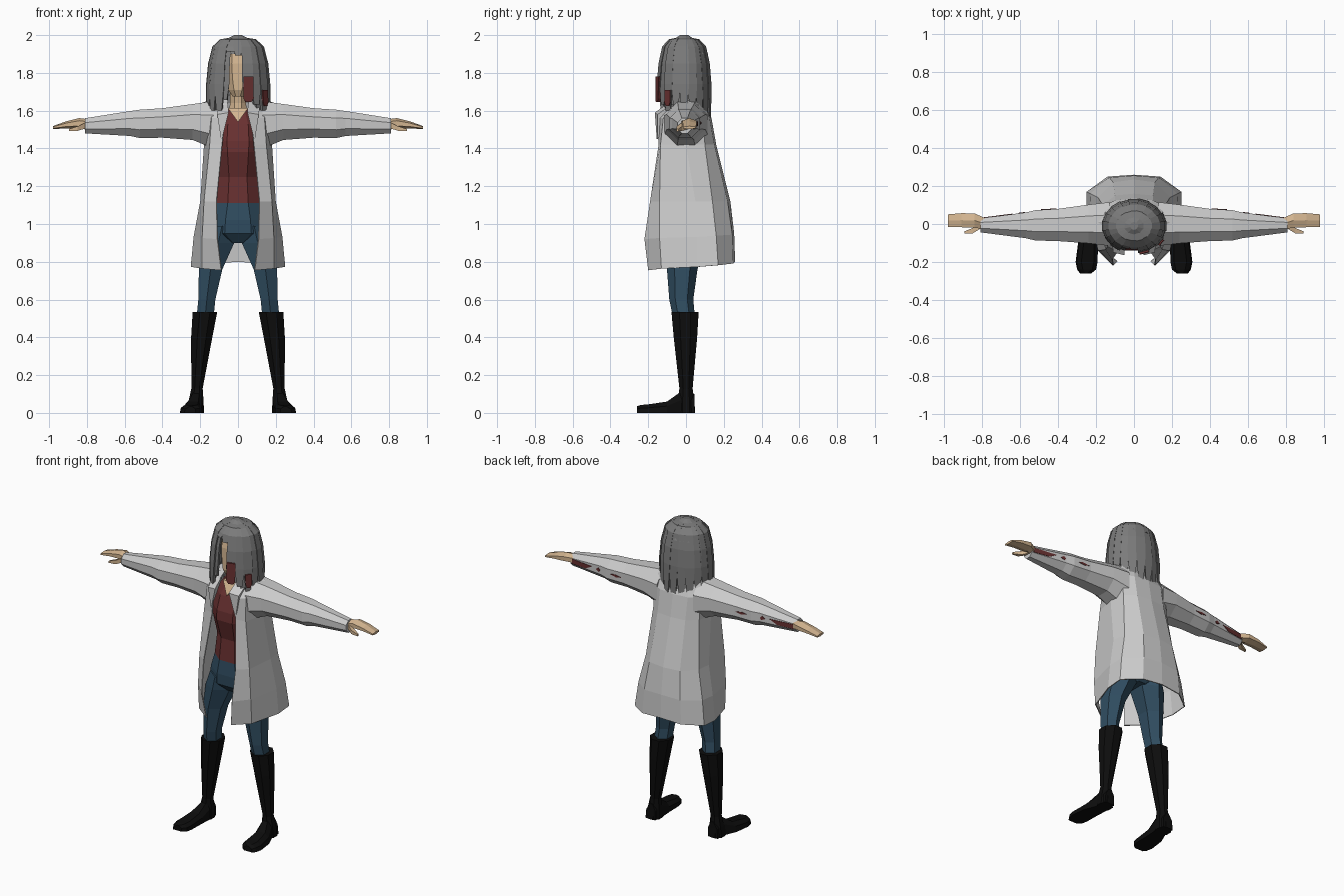
import bpy, bmesh, random
from math import cos, sin, pi, radians

if "Cube" in bpy.data.objects:
    bpy.data.objects.remove(bpy.data.objects["Cube"])

random.seed(4)
COLORS = {
    "white": (0.85, 0.85, 0.87), "skin": (0.65, 0.46, 0.28), "red": (0.14, 0.03, 0.03),
    "denim": (0.03, 0.075, 0.12), "black": (0.004, 0.004, 0.004), "grey": (0.2, 0.2, 0.2),
}
MATS = {}
for key, rgb in COLORS.items():
    MATS[key] = bpy.data.materials.new(key)
    MATS[key].diffuse_color = (*rgb, 1)


def loft(bm, rings, closed=True, caps=True):
    """Bridge equal-length point rings into one skin."""
    vs = [[bm.verts.new(p) for p in r] for r in rings]
    n = len(vs[0])
    for a, b in zip(vs, vs[1:]):
        for i in range(n if closed else n - 1):
            j = (i + 1) % n
            bm.faces.new((a[i], a[j], b[j], b[i]))
    if closed and caps:
        bm.faces.new(vs[0])
        bm.faces.new(vs[-1])


def finish(bm, name, color, mirror=False, thick=0):
    bmesh.ops.recalc_face_normals(bm, faces=bm.faces)
    me = bpy.data.meshes.new(name)
    bm.to_mesh(me)
    bm.free()
    ob = bpy.data.objects.new(name, me)
    bpy.context.collection.objects.link(ob)
    me.materials.append(MATS[color])
    if mirror:
        m = ob.modifiers.new("mirror", "MIRROR")
        m.use_clip = True
    if thick:
        s = ob.modifiers.new("thickness", "SOLIDIFY")
        s.thickness = thick
    return ob


def part(name, color, rings, mirror=False, **kw):
    bm = bmesh.new()
    loft(bm, rings, **kw)
    return finish(bm, name, color, mirror)


def oval(z, cx, cy, rx, ry, n=8):
    """Horizontal ring with flat front, back and sides."""
    k = 1 / cos(pi / n)
    return [(cx + k * rx * cos((i + .5) * 2 * pi / n), cy + k * ry * sin((i + .5) * 2 * pi / n), z)
            for i in range(n)]


def x_oval(x, cy, cz, ry, rz, n=8):
    """Ring across the arm direction."""
    return [(x, p[0], p[1]) for p in oval(0, cy, cz, ry, rz, n)]


# Torso: shirt, skin at the neckline, neck and head
part("shirt", "red", [oval(*r) for r in [
    (1.11, 0, -0.01, .13, .105), (1.25, 0, -0.01, .115, .095), (1.38, 0, -0.015, .135, .125),
    (1.44, 0, -0.015, .14, .12), (1.53, 0, -0.005, .13, .1), (1.61, 0, 0, .08, .06)]])
part("neckline", "skin", [[(-.055, -.075, 1.615), (.055, -.075, 1.615), (0, -.118, 1.54)],
                          [(-.055, -.03, 1.615), (.055, -.03, 1.615), (0, -.03, 1.54)]])
part("neck", "skin", [oval(1.55, 0, 0, .055, .05), oval(1.64, 0, 0, .042, .042), oval(1.76, 0, -.01, .042, .045)])
part("head", "skin", [oval(*r) for r in [
    (1.675, 0, -.085, .028, .025), (1.71, 0, -.055, .052, .07), (1.77, 0, -.025, .07, .1),
    (1.85, 0, -.015, .08, .108), (1.93, 0, -.01, .075, .095), (1.97, 0, -.01, .04, .05)]])

# Jeans: hips and legs
part("jeans_hips", "denim", [oval(*r) for r in [
    (1.12, 0, -.01, .128, .103), (1.02, 0, 0, .16, .12), (.95, 0, 0, .17, .115), (.9, 0, 0, .06, .07)]])
part("jeans_leg", "denim", [oval(*r, n=6) for r in [
    (.99, .085, 0, .075, .1), (.9, .105, -.005, .085, .095), (.76, .145, -.02, .062, .07),
    (.6, .165, -.025, .045, .055), (.5, .175, -.01, .045, .05)]], mirror=True)

# Boots: shaft and foot
part("boot_shaft", "black", [oval(*r) for r in [
    (.535, .175, -.005, .065, .072), (.4, .192, -.003, .056, .062), (.13, .217, 0, .03, .035),
    (.06, .222, .0, .04, .045), (0, .225, .0, .045, .048)]], mirror=True)


def foot_ring(y, x0, x1, z):
    return [(x0, y, 0), (x1, y, 0), (x1 - .006, y, z * .6), (x1 - .03, y, z), (x0 + .02, y, z), (x0, y, z * .6)]


part("boot_foot", "black", [foot_ring(*r) for r in [
    (.045, .19, .26, .1), (-.03, .185, .265, .11), (-.1, .19, .295, .06), (-.2, .192, .308, .045),
    (-.24, .2, .3, .042), (-.26, .225, .285, .035)]], mirror=True)

# Coat: open in front, right half mirrored
coat_rings = [
    (.755, .8, [(.09, -.2), (.19, -.13), (.25, .06), (.25, .17), (.14, .25), (0, .26)]),
    (.92, .95, [(.11, -.22), (.19, -.14), (.235, .06), (.23, .16), (.13, .245), (0, .255)]),
    (1.12, 1.12, [(.115, -.19), (.18, -.14), (.2, .05), (.19, .14), (.11, .22), (0, .235)]),
    (1.42, 1.42, [(.085, -.145), (.15, -.135), (.18, 0), (.165, .1), (.1, .15), (0, .16)]),
    (1.56, 1.56, [(.07, -.155), (.14, -.12), (.185, 0), (.17, .09), (.1, .125), (0, .135)]),
    (1.64, 1.645, [(.055, -.1), (.13, -.06), (.19, .01), (.15, .06), (.08, .09), (0, .1)]),
    (1.675, 1.69, [(.055, -.04), (.065, -.02), (.075, .01), (.07, .04), (.045, .06), (0, .065)])]
bm = bmesh.new()
loft(bm, [[(x, y, z0 + (z1 - z0) * i / 5) for i, (x, y) in enumerate(pts)] for z0, z1, pts in coat_rings],
     closed=False)
finish(bm, "coat", "white", mirror=True, thick=.006)

# Lapels folded over the front edge
part("lapel", "white", [[(.055, -.06, 1.665), (.05, -.165, 1.59), (.085, -.155, 1.45)],
                        [(.12, -.05, 1.655), (.11, -.15, 1.58), (.09, -.15, 1.45)]], mirror=True)

# Sleeves
SLEEVE = [(.13, 0, 1.525, .115, .125), (.24, 0, 1.54, .102, .095), (.4, -.005, 1.535, .085, .078),
          (.52, -.007, 1.53, .08, .075), (.57, -.007, 1.532, .068, .066), (.81, -.007, 1.52, .037, .04)]
part("sleeve", "white", [x_oval(*r) for r in SLEEVE], mirror=True)


def on_sleeve(x, t, lift):
    """Point on the flat back of the sleeve, t from -1 to 1 across it."""
    for a, b in zip(SLEEVE, SLEEVE[1:]):
        if a[0] <= x <= b[0]:
            f = (x - a[0]) / (b[0] - a[0])
            _, cy, cz, ry, rz = [p + (q - p) * f for p, q in zip(a, b)]
            return (x, cy + ry + lift, cz + t * rz * .41)


# Stains on the backs of the sleeves
bm = bmesh.new()
for outline in [[(.64, .3), (.8, .9), (.8, -.9), (.69, -.8)],
                [(.575, 0), (.59, .5), (.61, 0), (.585, -.5)],
                [(.41, 0), (.46, .3), (.49, .1), (.45, -.2)]]:
    loft(bm, [[on_sleeve(x, t, d) for x, t in outline] for d in (-.004, .003)])
finish(bm, "sleeve_stains", "red", mirror=True)

# Hands and thumbs
part("hand", "skin", [x_oval(*r, n=6) for r in [
    (.78, .0, 1.525, .028, .024), (.84, .018, 1.533, .038, .024), (.91, .02, 1.525, .037, .016),
    (.98, .018, 1.51, .033, .007)]], mirror=True)
part("thumb", "skin", [x_oval(*r, n=4) for r in [
    (.81, -.005, 1.52, .02, .015), (.85, -.035, 1.505, .014, .012), (.895, -.045, 1.497, .006, .006)]], mirror=True)

# Hair: flat hanging strands around a scalp cap
PATH = [(.02, 1.99), (.09, 1.978), (.13, 1.94), (.152, 1.85), (.162, 1.74)]


def strand(bm, angle, points, half, scale=1.0, thick=.02):
    rings = []
    for k, (r, z) in enumerate(points):
        w = half * (.55 if k == len(points) - 1 else 1)
        ring = []
        for da, dr in ((-w, 0), (w, 0), (w * .7, -thick), (-w * .7, -thick)):
            a, q = radians(angle + da), max(r * scale + dr, .004)
            ring.append((1.06 * q * cos(a), -.01 + .89 * q * sin(a), z + (dr * .5 if r < .14 else 0)))
        rings.append(ring)
    loft(bm, rings)


hair, tips = bmesh.new(), bmesh.new()
for i in range(20):
    a = -90 + 18 * i
    for layer in range(2):
        ang = a + 9 * layer
        end = 1.585 - .055 * sin(radians(ang)) + random.uniform(-.03, .03)
        if -112 < (ang if ang < 180 else ang - 360) < -76:
            end = 1.89 + random.uniform(0, .025)
        scale = (1, .93)[layer] * random.uniform(.975, 1.02)
        r_end = .162 if end < 1.8 else .143
        strand(hair, ang, [p for p in PATH if p[1] > end + .02] + [(r_end, end)], 10.5, scale)
for ang, top, end, half in ((-72, 1.78, 1.645, 9), (-36, 1.71, 1.625, 7)):
    strand(tips, ang, [(.168, top), (.17, end + .02), (.169, end)], half, 1.02, .03)
loft(hair, [oval(*r, n=10) for r in [(1.9, 0, -.005, .135, .115), (1.95, 0, -.01, .11, .095),
                                     (1.98, 0, -.01, .06, .05), (2.0, 0, -.01, .02, .02)]])
finish(hair, "hair", "grey")
finish(tips, "hair_red_tips", "red")

for m in bpy.data.materials:
    if m.users and not m.is_grease_pencil:
        m.use_nodes = True
        m.node_tree.nodes["Principled BSDF"].inputs["Base Color"].default_value = m.diffuse_color
